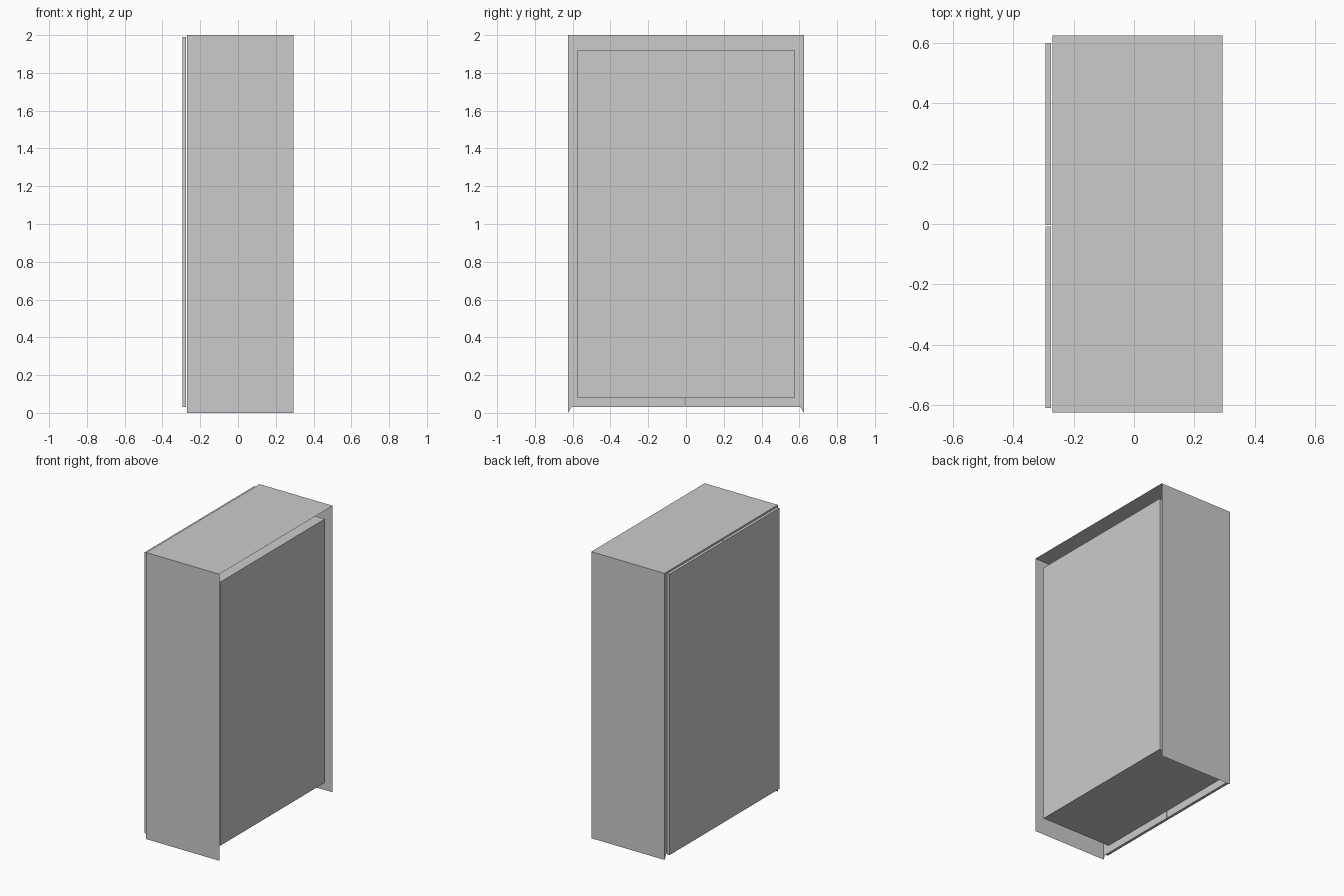
import bpy, bmesh
from mathutils import Vector

if "Cube" in bpy.data.objects:
    bpy.data.objects.remove(bpy.data.objects["Cube"])


def add_object(name, bm):
    mesh = bpy.data.meshes.new(name)
    bm.to_mesh(mesh)
    bm.free()
    obj = bpy.data.objects.new(name, mesh)
    bpy.context.collection.objects.link(obj)
    return obj


def box_bmesh(lo, hi):
    bm = bmesh.new()
    bmesh.ops.create_cube(bm, size=1)
    lo, hi = Vector(lo), Vector(hi)
    for v in bm.verts:
        v.co = Vector([(a + b) / 2 + c * (b - a) for a, b, c in zip(lo, hi, v.co)])
    return bm


def face_towards(bm, direction):
    bm.normal_update()
    return max(bm.faces, key=lambda f: f.normal.dot(Vector(direction)))


# Wardrobe carcass: thin outer shell, open at the back and underneath
FRONT, BACK, HALF_W, HEIGHT = -0.271, 0.2935, 0.625, 2.0
bm = box_bmesh((FRONT, -HALF_W, 0), (BACK, HALF_W, HEIGHT))
bm.normal_update()
open_faces = [face_towards(bm, (1, 0, 0)), face_towards(bm, (0, 0, -1))]
front = face_towards(bm, (-1, 0, 0))
bmesh.ops.delete(bm, geom=open_faces, context='FACES_ONLY')

# Front rim around the opening
bmesh.ops.inset_region(bm, faces=[front], thickness=0.05)
for v in front.verts:
    v.co.y = 0.575 if v.co.y > 0 else -0.575
    v.co.z = 1.92 if v.co.z > 1 else 0.08

# Inner compartment pushed back from the rim
extruded = bmesh.ops.extrude_face_region(bm, geom=[front])
for v in (g for g in extruded['geom'] if isinstance(g, bmesh.types.BMVert)):
    v.co.x = 0.268
if front.is_valid:
    bmesh.ops.delete(bm, geom=[front], context='FACES_ONLY')
add_object("wardrobe_carcass", bm)

# Pair of flat doors just ahead of the rim
for name, y0, y1 in (("door_a", -0.61, -0.008), ("door_b", -0.003, 0.60)):
    add_object(name, box_bmesh((-0.2935, y0, 0.03), (-0.2745, y1, 1.99)))
